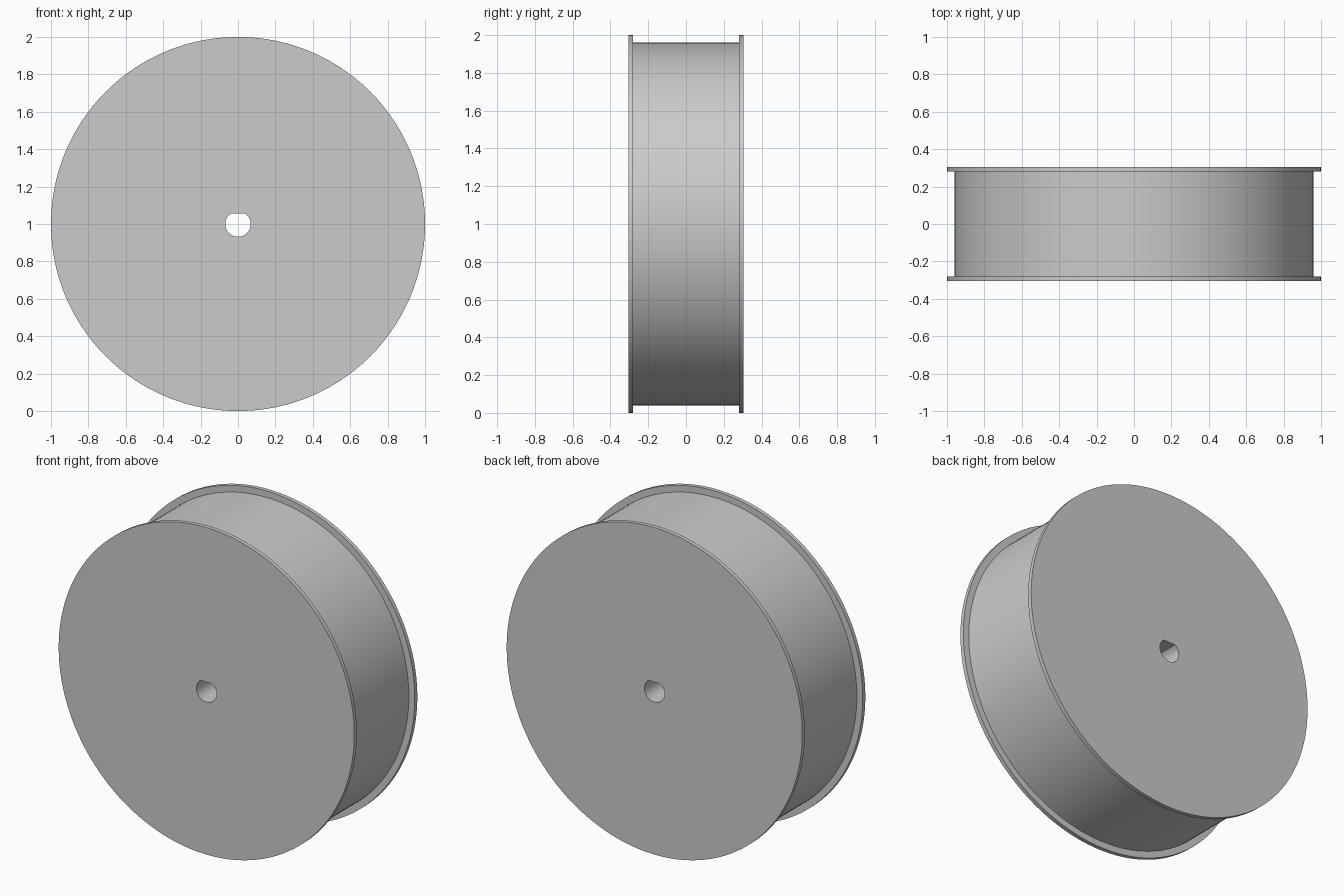
import bpy, bmesh
from math import sin, cos, pi, radians

cube = bpy.data.objects.get("Cube")
if cube:
    bpy.data.objects.remove(cube, do_unlink=True)

SEGMENTS = 160
RIM, DRUM, BORE = 1.0, 0.96, 0.068
HALF_WIDTH, LIP = 0.305, 0.025
FLAT = BORE * sin(radians(54))      # height of the flat in the D-shaped bore

grey = bpy.data.materials.new("plain grey")
grey.use_nodes = True
colour = (0.6, 0.6, 0.6, 1)
grey.diffuse_color = colour
grey.node_tree.nodes["Principled BSDF"].inputs["Base Color"].default_value = colour


def ring(bm, radius, y, flat=None):
    """Circle of vertices around the axle, optionally cut flat on top."""
    verts = []
    for i in range(SEGMENTS):
        a = 2 * pi * i / SEGMENTS
        z = radius * sin(a)
        if flat is not None:
            z = min(z, flat)
        verts.append(bm.verts.new((radius * cos(a), y, 1 + z)))
    return verts


# Flanged wheel: closed section swept around the axle
inner = HALF_WIDTH - LIP
bm = bmesh.new()
rings = [
    ring(bm, BORE, -HALF_WIDTH, FLAT),
    ring(bm, RIM, -HALF_WIDTH),
    ring(bm, RIM, -inner),
    ring(bm, DRUM, -inner),
    ring(bm, DRUM, inner),
    ring(bm, RIM, inner),
    ring(bm, RIM, HALF_WIDTH),
    ring(bm, BORE, HALF_WIDTH, FLAT),
]
for a, b in zip(rings, rings[1:] + rings[:1]):
    for i in range(SEGMENTS):
        j = (i + 1) % SEGMENTS
        bm.faces.new((a[i], a[j], b[j], b[i]))
bmesh.ops.recalc_face_normals(bm, faces=bm.faces)

mesh = bpy.data.meshes.new("flanged_wheel")
bm.to_mesh(mesh)
bm.free()
mesh.materials.append(grey)
wheel = bpy.data.objects.new("flanged_wheel", mesh)
bpy.context.collection.objects.link(wheel)

# Smooth round surfaces, sharp rims
bpy.ops.object.select_all(action="DESELECT")
wheel.select_set(True)
bpy.context.view_layer.objects.active = wheel
bpy.ops.object.shade_smooth_by_angle(angle=radians(30))
